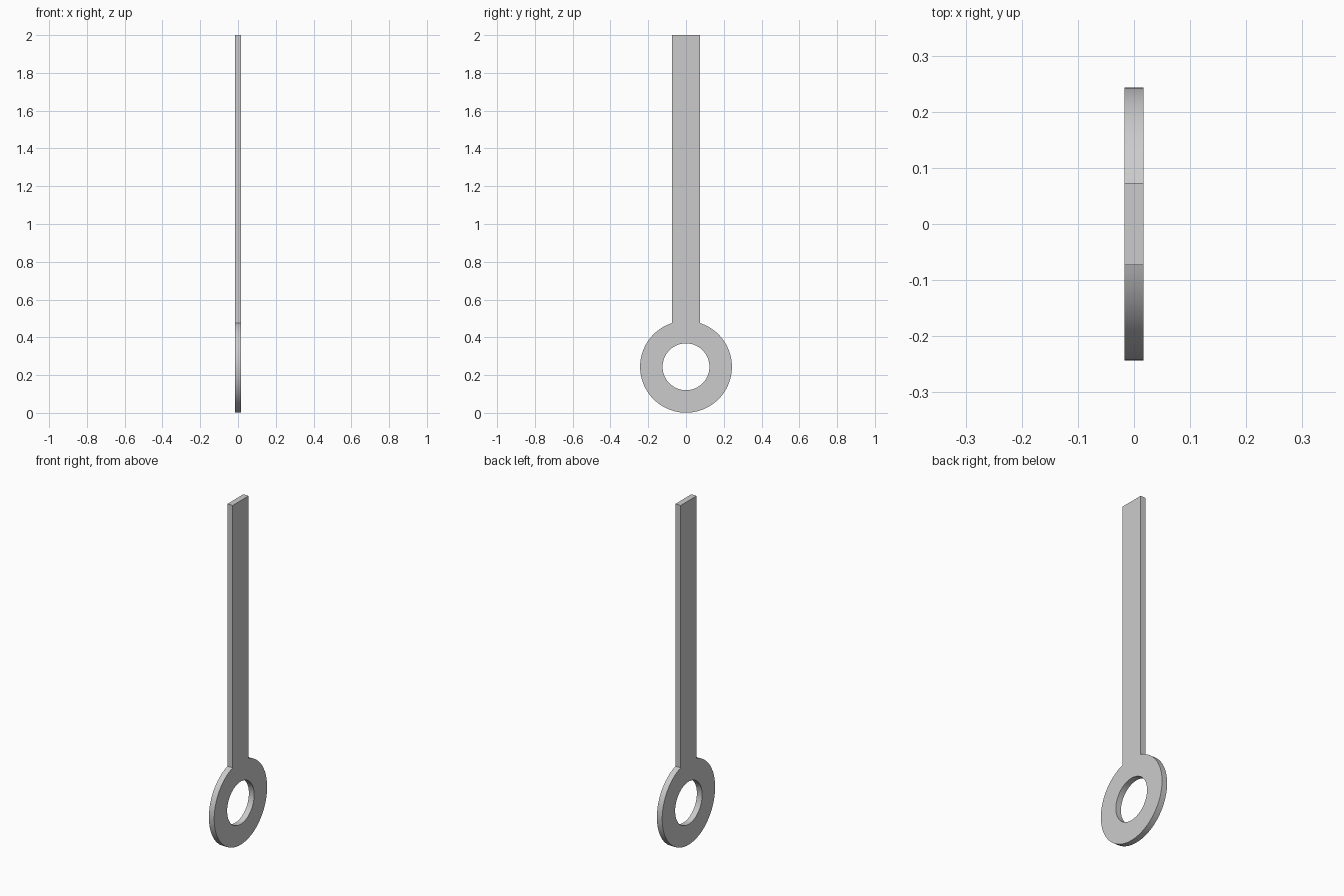
import bpy, bmesh
from math import sin, cos, asin, pi, radians

cube = bpy.data.objects.get("Cube")
if cube:
    bpy.data.objects.remove(cube, do_unlink=True)

OUTER_R, HOLE_R = 0.243, 0.124
CENTRE_Z = 0.244
HALF_BAR, HALF_THICK = 0.073, 0.017
TOP = 2.0
SEGMENTS = 96

# Plain grey metal
grey = bpy.data.materials.new("grey_metal")
grey.use_nodes = True
colour = (0.6, 0.6, 0.6, 1)
grey.diffuse_color = colour
grey.node_tree.nodes["Principled BSDF"].inputs["Base Color"].default_value = colour


def arc(radius, start, end, count):
    """Points (y, z) on an arc, angles measured from straight up."""
    angles = [start + (end - start) * i / count for i in range(count + 1)]
    return [(radius * sin(a), CENTRE_Z + radius * cos(a)) for a in angles]


def add_loop(bm, points):
    verts = [bm.verts.new((-HALF_THICK, y, z)) for y, z in points]
    return [bm.edges.new((v, verts[i - 1])) for i, v in enumerate(verts)]


# Outline: ring running into the flat bar, with the eye hole inside
join = asin(HALF_BAR / OUTER_R)
outline = arc(OUTER_R, join, 2 * pi - join, SEGMENTS)
outline += [(-HALF_BAR, TOP), (HALF_BAR, TOP)]
hole = arc(HOLE_R, 0, 2 * pi, SEGMENTS)[:-1]

bm = bmesh.new()
edges = add_loop(bm, outline) + add_loop(bm, hole)
bmesh.ops.triangle_fill(bm, edges=edges, use_beauty=True, use_dissolve=False)

# Thicken the plate
extruded = bmesh.ops.extrude_face_region(bm, geom=bm.faces[:], use_keep_orig=True)
moved = [g for g in extruded["geom"] if isinstance(g, bmesh.types.BMVert)]
bmesh.ops.translate(bm, verts=moved, vec=(2 * HALF_THICK, 0, 0))
bmesh.ops.recalc_face_normals(bm, faces=bm.faces[:])

mesh = bpy.data.meshes.new("eye_bar")
bm.to_mesh(mesh)
bm.free()
mesh.materials.append(grey)
eye_bar = bpy.data.objects.new("eye_bar", mesh)
bpy.context.collection.objects.link(eye_bar)

# Smooth round edges, sharp corners
bpy.ops.object.select_all(action="DESELECT")
eye_bar.select_set(True)
bpy.context.view_layer.objects.active = eye_bar
bpy.ops.object.shade_smooth_by_angle(angle=radians(30))
